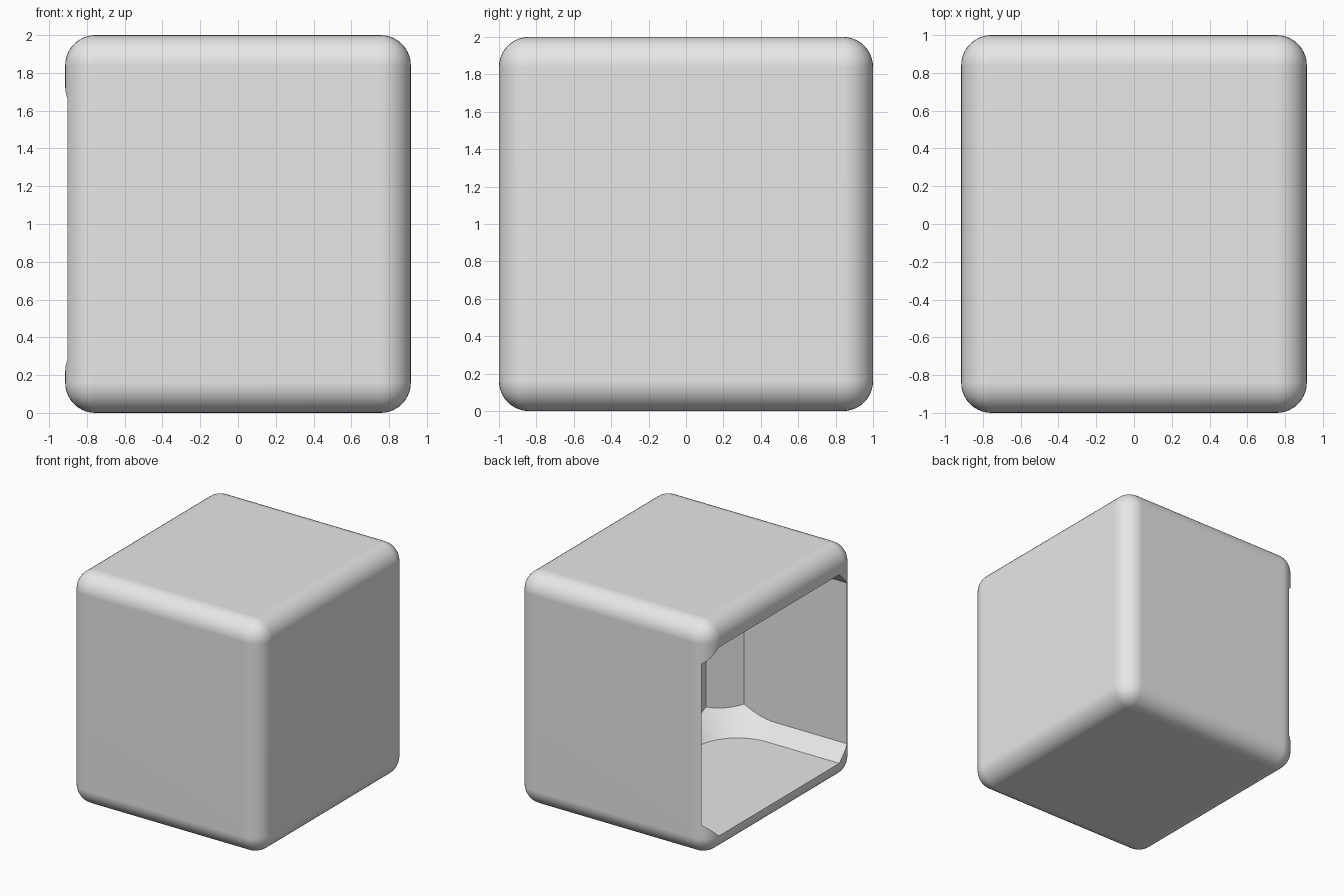
import bpy, bmesh
from math import sin, cos, pi

old = bpy.data.objects.get("Cube")
if old:
    bpy.data.objects.remove(old, do_unlink=True)

grey = bpy.data.materials.new("light_grey")
grey.use_nodes = True
grey.diffuse_color = (0.8, 0.8, 0.8, 1)
grey.node_tree.nodes["Principled BSDF"].inputs["Base Color"].default_value = (0.8, 0.8, 0.8, 1)


def make_object(name, bm):
    bmesh.ops.recalc_face_normals(bm, faces=bm.faces)
    mesh = bpy.data.meshes.new(name)
    bm.to_mesh(mesh)
    bm.free()
    mesh.materials.append(grey)
    obj = bpy.data.objects.new(name, mesh)
    bpy.context.collection.objects.link(obj)
    return obj


def loft(name, rings):
    """Skin a stack of equal-length rings and cap both ends."""
    bm = bmesh.new()
    loops = [[bm.verts.new(p) for p in ring] for ring in rings]
    n = len(loops[0])
    for a, b in zip(loops, loops[1:]):
        for i in range(n):
            j = (i + 1) % n
            bm.faces.new((a[i], a[j], b[j], b[i]))
    bm.faces.new(loops[0])
    bm.faces.new(loops[-1])
    return make_object(name, bm)


def combine(obj, tool, operation):
    """Apply a boolean and remove the tool object."""
    mod = obj.modifiers.new("cut", 'BOOLEAN')
    mod.object, mod.operation, mod.solver = tool, operation, 'EXACT'
    bpy.context.view_layer.objects.active = obj
    bpy.ops.object.modifier_apply(modifier=mod.name)
    bpy.data.objects.remove(tool, do_unlink=True)


# Outer body: a box with generously rounded edges
bm = bmesh.new()
bmesh.ops.create_cube(bm, size=1)
for v in bm.verts:
    v.co = (v.co.x * 1.83, v.co.y * 2, v.co.z * 2 + 1)
bmesh.ops.bevel(bm, geom=bm.edges[:], offset=0.16, segments=10, profile=0.5, affect='EDGES')
body = make_object("hollow_box", bm)

# Cavity limits: open side at -x, back wall, side walls, floor and ceiling
BACK, Y0, Y1, FLOOR, CEILING = 0.29, -0.90, 0.98, 0.16, 1.785
CHAMFER, INSET, RADIUS, OPEN = 0.214, 0.12, 0.39, -2

# Upright cavity walls with chamfered inner corners
plan = [(OPEN, Y0), (BACK - CHAMFER, Y0), (BACK, Y0 + CHAMFER),
        (BACK, Y1 - CHAMFER), (BACK - CHAMFER, Y1), (OPEN, Y1)]
cavity = loft("cavity_cutter", [[(x, y, z) for x, y in plan] for z in (0, 2)])


# Sloping skirts round the floor and ceiling, with round corners in plan
def skirt_ring(grow, z, steps=20):
    cx = BACK - INSET - RADIUS
    r = RADIUS + grow
    pts = [(OPEN, Y0 + INSET - grow, z)]
    for cy, start in ((Y0 + INSET + RADIUS, -pi / 2), (Y1 - INSET - RADIUS, 0)):
        for i in range(steps + 1):
            a = start + pi / 2 * i / steps
            pts.append((cx + r * cos(a), cy + r * sin(a), z))
    pts.append((OPEN, Y1 - INSET + grow, z))
    return pts


SPREAD = 0.3
skirts = loft("skirt_cutter", [skirt_ring(0, FLOOR),
                               skirt_ring(SPREAD, FLOOR + SPREAD),
                               skirt_ring(SPREAD, CEILING - SPREAD),
                               skirt_ring(0, CEILING)])
combine(cavity, skirts, 'INTERSECT')
combine(body, cavity, 'DIFFERENCE')

# Smooth rounded edges, crisp cavity creases
bpy.ops.object.select_all(action='DESELECT')
body.select_set(True)
bpy.context.view_layer.objects.active = body
bpy.ops.object.shade_smooth_by_angle(angle=pi / 7)
flat = body.modifiers.new("flat_sides", 'WEIGHTED_NORMAL')
flat.keep_sharp = True
